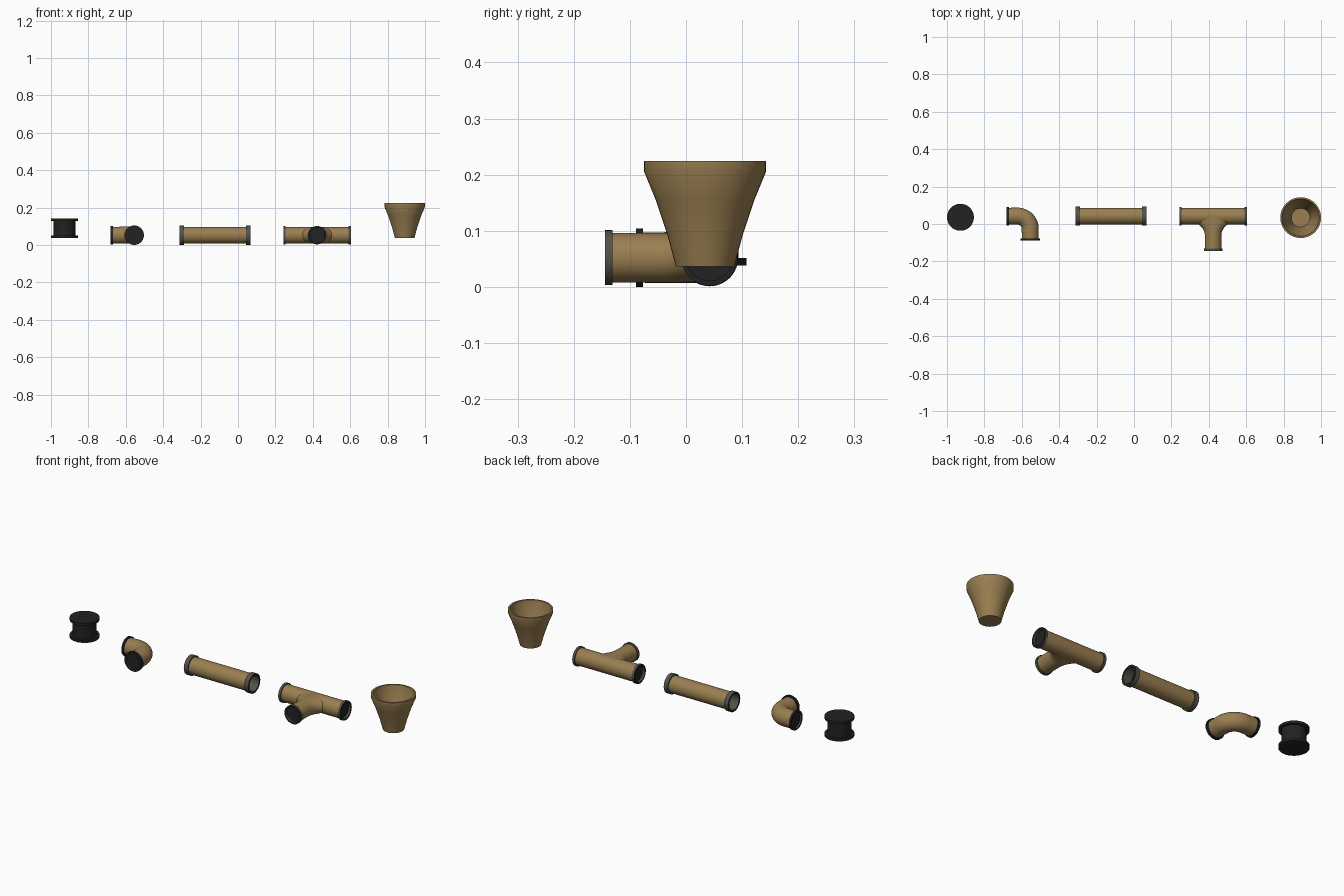
import bpy, bmesh, math
from mathutils import Vector, Matrix

if "Cube" in bpy.data.objects:
    bpy.data.objects.remove(bpy.data.objects["Cube"])

SIDES = 40


def material(name, rgb):
    m = bpy.data.materials.new(name)
    m.diffuse_color = (*rgb, 1)
    m.use_nodes = True
    m.node_tree.nodes["Principled BSDF"].inputs["Base Color"].default_value = m.diffuse_color
    return m


BROWN = material("pipe brown", (0.32, 0.21, 0.082))
GREY = material("socket grey", (0.085, 0.085, 0.07))
BLACK = material("rubber black", (0.016, 0.016, 0.017))


def loft(name, rings, mats, seg_mats=None, cap=False):
    """Skin a list of point rings; a ring of one point closes to a tip."""
    bm = bmesh.new()
    loops = [[bm.verts.new(p) for p in ring] for ring in rings]
    for k, (a, b) in enumerate(zip(loops, loops[1:])):
        for i in range(SIDES):
            j = (i + 1) % SIDES
            if len(a) == 1:
                vs = (a[0], b[j], b[i])
            elif len(b) == 1:
                vs = (a[i], a[j], b[0])
            else:
                vs = (a[i], a[j], b[j], b[i])
            f = bm.faces.new(vs)
            f.smooth = True
            f.material_index = seg_mats[k] if seg_mats else 0
    if cap:
        bm.faces.new(loops[0])
        bm.faces.new(loops[-1])
    bmesh.ops.recalc_face_normals(bm, faces=bm.faces)
    me = bpy.data.meshes.new(name)
    bm.to_mesh(me)
    bm.free()
    for m in mats:
        me.materials.append(m)
    me.set_sharp_from_angle(angle=math.radians(30))
    ob = bpy.data.objects.new(name, me)
    bpy.context.collection.objects.link(ob)
    return ob


def ring(centre, direction, rx, rz=None):
    """Ellipse around a direction: rx sideways, rz along the second axis."""
    d = Vector(direction).normalized()
    up = Vector((0, 0, 1)) if abs(d.z) < 0.9 else Vector((0, 1, 0))
    side = d.cross(up)
    rz = rx if rz is None else rz
    ts = [2 * math.pi * i / SIDES for i in range(SIDES)]
    return [Vector(centre) + side * rx * math.cos(t) + up * rz * math.sin(t) for t in ts]


def lathe(name, origin, direction, profile, mats, seg_mats=None):
    """Revolve (radius, distance) points about an axis."""
    o, d = Vector(origin), Vector(direction).normalized()
    rings = [[o + d * h] if r == 0 else ring(o + d * h, d, r) for r, h in profile]
    return loft(name, rings, mats, seg_mats)


def socket(name, end, direction, width, radius, depth, band):
    """Collar with dark rim, recessed bore and inner plug."""
    prof = [(0.043, -width), (radius, -width), (radius, 0), (0.041, 0),
            (0.041, -depth), (0, -depth)]
    lathe(name, end, direction, prof, [band, BLACK, GREY], [0, 0, 1, 2, 1])


R, Z, Y = 0.0445, 0.052, 0.042

# end plug: black spool with two flanges
lathe("end_plug", (-0.928, 0.036, 0), (0, 0, 1),
      [(0, 0.038), (0.072, 0.038), (0.072, 0.051), (0.058, 0.051),
       (0.058, 0.129), (0.072, 0.129), (0.072, 0.142), (0, 0.142)], [BLACK])

# elbow: swept bend with two thin collars
EX, BEND = -0.555, 0.068
rings = [ring((-0.678, Y, Z), (1, 0, 0), R)]
for i in range(17):
    a = math.pi / 2 * (1 - i / 16)
    c = (EX - BEND + BEND * math.cos(a), Y - BEND + BEND * math.sin(a), Z)
    rings.append(ring(c, (math.sin(a), -math.cos(a), 0), R + 0.001))
rings.append(ring((EX, -0.085, Z), (0, -1, 0), R))
loft("elbow_pipe", rings, [BROWN])
socket("elbow_side_collar", (-0.681, Y, Z), (-1, 0, 0), 0.012, 0.05, 0.008, BLACK)
socket("elbow_front_collar", (EX, -0.089, Z), (0, -1, 0), 0.012, 0.052, 0.008, BLACK)

# straight pipe with wide collars
lathe("straight_pipe", (0, Y, Z), (1, 0, 0), [(R, -0.305), (R, 0.06)], [BROWN])
socket("straight_left_collar", (-0.313, Y, Z), (-1, 0, 0), 0.024, 0.051, 0.05, GREY)
socket("straight_right_collar", (0.066, Y, Z), (1, 0, 0), 0.024, 0.051, 0.05, GREY)

# tee: main run plus a branch that flares into it
TX = 0.423
lathe("tee_run", (0, Y, Z), (1, 0, 0), [(R, 0.248), (R, 0.6)], [BROWN])
flare = [(Y, 0.115), (0.015, 0.094), (0.0, 0.08), (-0.01, 0.069), (-0.02, 0.059),
         (-0.03, 0.052), (-0.042, 0.047), (-0.055, R), (-0.14, R)]
loft("tee_branch", [ring((TX, y, Z), (0, -1, 0), w, R - 0.0003) for y, w in flare], [BROWN])
socket("tee_left_collar", (0.242, Y, Z), (-1, 0, 0), 0.013, 0.05, 0.012, GREY)
socket("tee_right_collar", (0.605, Y, Z), (1, 0, 0), 0.013, 0.05, 0.012, GREY)
socket("tee_front_collar", (TX, -0.144, Z), (0, -1, 0), 0.013, 0.049, 0.012, GREY)

# funnel: open hopper with a closed foot
lathe("funnel", (0.891, 0.034, 0), (0, 0, 1),
      [(0, 0.036), (0.052, 0.036), (0.067, 0.092), (0.088, 0.155), (0.109, 0.206),
       (0.109, 0.224), (0.1, 0.224), (0.098, 0.206), (0.08, 0.155), (0.06, 0.092),
       (0.05, 0.05), (0, 0.05)], [BROWN])
